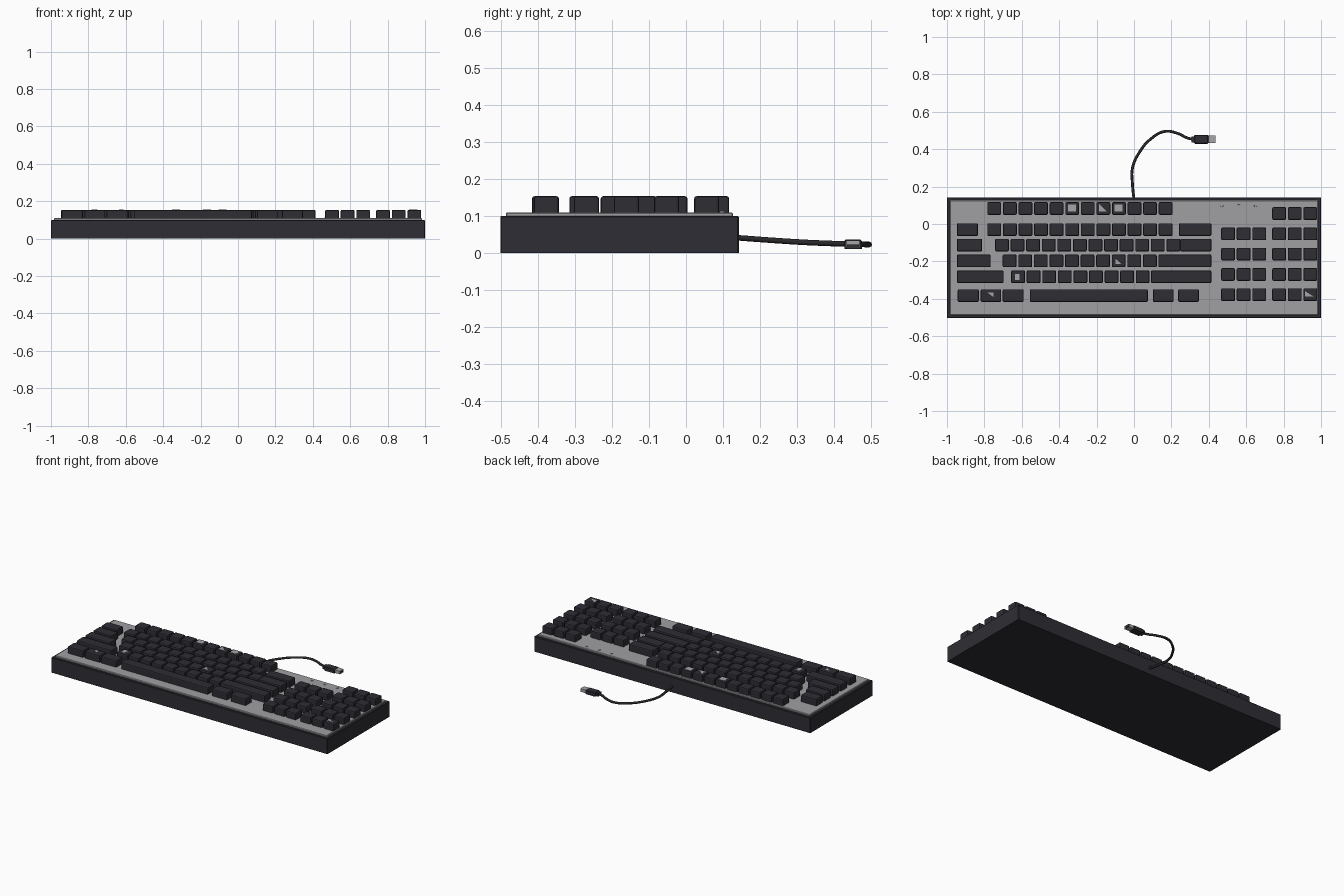
import bpy, bmesh, math
from mathutils import Vector

if "Cube" in bpy.data.objects:
    bpy.data.objects.remove(bpy.data.objects["Cube"])


def material(name, rgb):
    m = bpy.data.materials.new(name)
    m.diffuse_color = (*rgb, 1)
    m.use_nodes = True
    m.node_tree.nodes["Principled BSDF"].inputs["Base Color"].default_value = m.diffuse_color
    return m


CASE = material("case charcoal", (0.027, 0.027, 0.035))
KEY = material("key charcoal", (0.026, 0.026, 0.034))
GREY = material("plate grey", (0.35, 0.35, 0.37))
CABLE = material("cable black", (0.022, 0.022, 0.026))
METAL = material("plug metal", (0.38, 0.38, 0.40))


def finish(name, bm, mat):
    bmesh.ops.recalc_face_normals(bm, faces=bm.faces)
    me = bpy.data.meshes.new(name)
    bm.to_mesh(me)
    bm.free()
    me.materials.append(mat)
    ob = bpy.data.objects.new(name, me)
    bpy.context.collection.objects.link(ob)
    return ob


def add_box(bm, x0, x1, y0, y1, z0, z1, bevel=0.0, seg=2):
    """Add a box; round every edge except those touching the underside."""
    v = bmesh.ops.create_cube(bm, size=1)["verts"]
    for p in v:
        p.co = Vector((x1 if p.co.x > 0 else x0, y1 if p.co.y > 0 else y0,
                       z1 if p.co.z > 0 else z0))
    if bevel:
        edges = [e for e in {e for p in v for e in p.link_edges}
                 if max(q.co.z for q in e.verts) > z0 + 1e-6]
        bmesh.ops.bevel(bm, geom=edges, offset=bevel, segments=seg,
                        profile=0.5, affect='EDGES')


def box(name, mat, *dims, **kw):
    bm = bmesh.new()
    add_box(bm, *dims, **kw)
    return finish(name, bm, mat)


# Case and raised top plate
box("case", CASE, -1, 1, -0.503, 0.143, 0, 0.10, bevel=0.003, seg=1)
box("top_plate", GREY, -0.984, 0.984, -0.488, 0.127, 0.095, 0.110, bevel=0.003, seg=1)

# Keys: each row is (y centre, first x, count, list of wide keys as x ranges)
PITCH, KW, KD, TOP = 0.0833, 0.074, 0.068, 0.154
ROWS = [
    ("function_row", 0.083, -0.784, 12, []),
    ("number_row", -0.030, -0.784, 12, [(-0.947, -0.834), (0.240, 0.414)]),
    ("upper_row", -0.113, -0.743, 12, [(-0.947, -0.812), (0.247, 0.414)]),
    ("home_row", -0.197, -0.702, 10, [(-0.947, -0.766), (0.130, 0.414)]),
    ("lower_row", -0.282, -0.657, 9, [(-0.947, -0.697), (0.091, 0.414)]),
    ("space_row", -0.383, 0, 0, [(-0.943, -0.830), (-0.820, -0.710), (-0.702, -0.590),
                                 (-0.557, 0.074), (0.101, 0.212), (0.236, 0.347)]),
]


def key_group(name, spans):
    bm = bmesh.new()
    for x0, x1, y in spans:
        add_box(bm, x0, x1, y - KD / 2, y + KD / 2, 0.104, TOP, bevel=0.007)
    return finish(name, bm, KEY)


for name, y, first, count, wide in ROWS:
    spans = [(first + i * PITCH, first + i * PITCH + KW, y) for i in range(count)]
    key_group(name + "_keys", spans + [(a, b, y) for a, b in wide])

# Navigation and number pad blocks
for name, first, rows in (("navigation_keys", 0.466, 4), ("number_pad_keys", 0.739, 5)):
    key_group(name, [(first + c * PITCH, first + c * PITCH + KW, -0.378 + r * 0.1085)
                     for c in range(3) for r in range(rows)])

# Light marks on a few key tops: centre, size, corner polygon
SQUARE = [(-1, -1), (1, -1), (1, 1), (-1, 1)]
LOW_TRI = [(-1, -1), (1, -1), (-1, 1)]
HIGH_TRI = [(1, 1), (-1, 1), (1, -1)]
bm = bmesh.new()
for cx, cy, w, d, shape in [
        (-0.331, 0.086, 0.042, 0.036, SQUARE), (-0.083, 0.086, 0.042, 0.036, SQUARE),
        (-0.165, 0.086, 0.042, 0.040, LOW_TRI), (-0.084, -0.199, 0.032, 0.030, LOW_TRI),
        (-0.623, -0.283, 0.024, 0.034, SQUARE), (-0.767, -0.379, 0.034, 0.026, HIGH_TRI),
        (0.937, -0.373, 0.046, 0.028, LOW_TRI)]:
    f = bm.faces.new([bm.verts.new((cx + x * w / 2, cy + y * d / 2, TOP - 0.001))
                      for x, y in shape])
    ext = bmesh.ops.extrude_face_region(bm, geom=[f])["geom"]
    bmesh.ops.translate(bm, vec=(0, 0, 0.002),
                        verts=[g for g in ext if isinstance(g, bmesh.types.BMVert)])
finish("key_marks", bm, METAL)

# Three indicator lights
bm = bmesh.new()
for i in range(3):
    c = bmesh.ops.create_cone(bm, cap_ends=True, segments=12, radius1=0.008,
                              radius2=0.007, depth=0.005)["verts"]
    bmesh.ops.translate(bm, verts=c, vec=(0.47 + i * 0.09, 0.098, 0.111))
finish("indicator_lights", bm, GREY)

# Cable: smooth tube from the back of the case to the plug
PATH = [(0, 0.13, 0.042), (-0.008, 0.21, 0.036), (-0.008, 0.30, 0.030),
        (0.030, 0.385, 0.026), (0.090, 0.455, 0.024), (0.165, 0.495, 0.023),
        (0.235, 0.484, 0.023), (0.285, 0.460, 0.024), (0.325, 0.452, 0.024)]
cu = bpy.data.curves.new("cable", 'CURVE')
cu.dimensions = '3D'
cu.bevel_depth = 0.0075
cu.bevel_resolution = 2
cu.resolution_u = 6
cu.use_fill_caps = True
sp = cu.splines.new('BEZIER')
sp.bezier_points.add(len(PATH) - 1)
for p, co in zip(sp.bezier_points, PATH):
    p.co = co
    p.handle_left_type = p.handle_right_type = 'AUTO'
cu.materials.append(CABLE)
bpy.context.collection.objects.link(bpy.data.objects.new("cable", cu))

# Plug: body with a narrower rear, and a hollow metal tip
bm = bmesh.new()
add_box(bm, 0.322, 0.398, 0.429, 0.476, 0.011, 0.037, bevel=0.004, seg=1)
add_box(bm, 0.308, 0.325, 0.436, 0.469, 0.014, 0.034)
finish("plug_body", bm, CASE)

bm = bmesh.new()
add_box(bm, 0.392, 0.435, 0.433, 0.472, 0.014, 0.034)
tip = [f for f in bm.faces if f.normal.x > 0.9]
bmesh.ops.inset_region(bm, faces=tip, thickness=0.003)
bmesh.ops.translate(bm, verts=list({v for f in tip for v in f.verts}), vec=(-0.03, 0, 0))
finish("plug_tip", bm, METAL)
box("plug_tongue", CASE, 0.400, 0.432, 0.436, 0.469, 0.017, 0.023)
